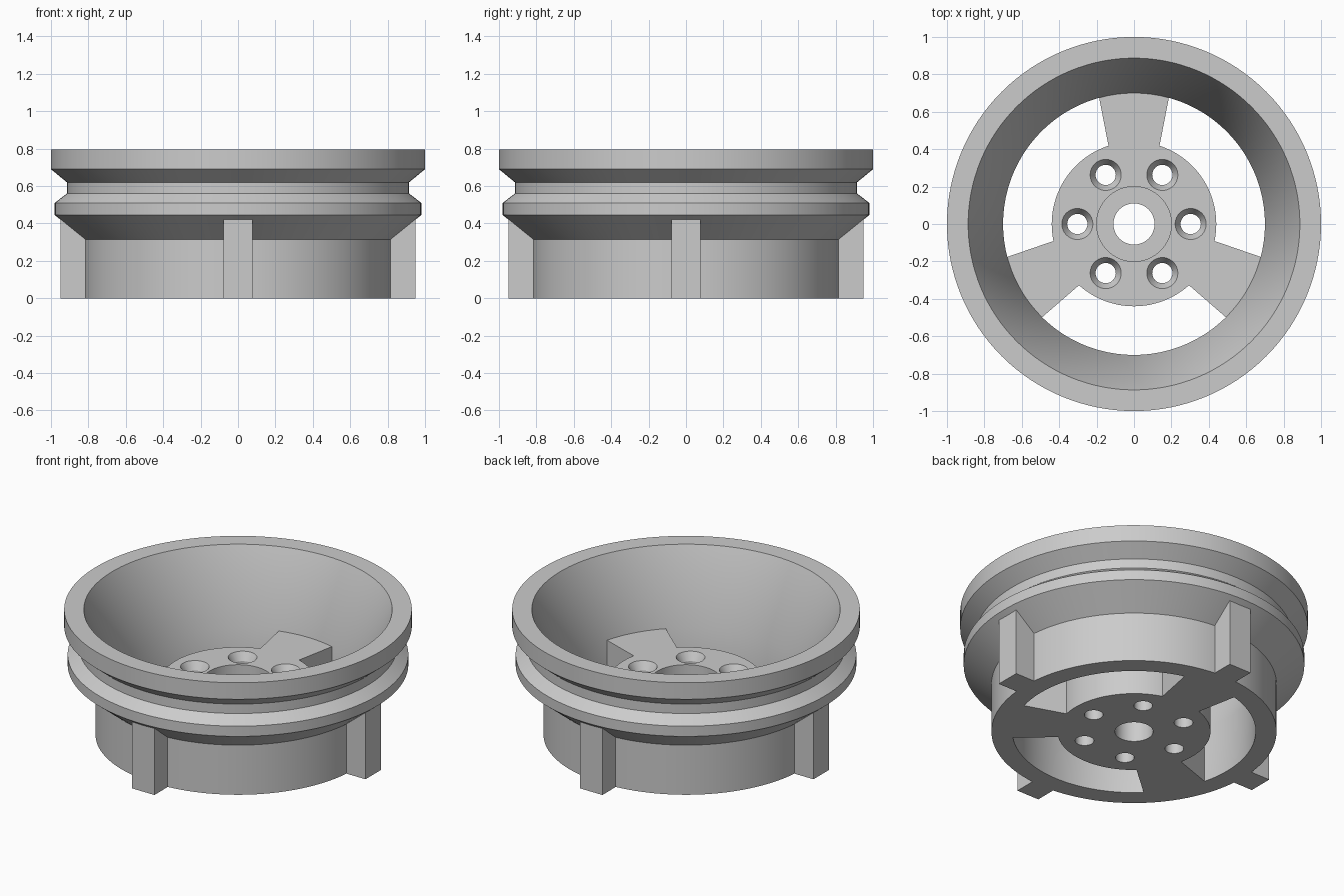
import bpy, bmesh, math
from mathutils import Matrix

if "Cube" in bpy.data.objects:
    bpy.data.objects.remove(bpy.data.objects["Cube"], do_unlink=True)

# Single grey finish
grey = bpy.data.materials.new("plain_grey")
grey.use_nodes = True
GREY = (0.6, 0.6, 0.6, 1)
grey.diffuse_color = GREY
grey.node_tree.nodes["Principled BSDF"].inputs["Base Color"].default_value = GREY

HUB_TOP = 0.35


def finish(name, bm):
    """Turn a bmesh into a named, coloured object."""
    bmesh.ops.recalc_face_normals(bm, faces=bm.faces[:])
    mesh = bpy.data.meshes.new(name)
    bm.to_mesh(mesh)
    bm.free()
    mesh.materials.append(grey)
    obj = bpy.data.objects.new(name, mesh)
    bpy.context.collection.objects.link(obj)
    return obj


def activate(obj):
    bpy.ops.object.select_all(action="DESELECT")
    obj.select_set(True)
    bpy.context.view_layer.objects.active = obj


def smooth(obj):
    activate(obj)
    bpy.ops.object.shade_smooth_by_angle(angle=math.radians(30))


def lathe(name, profile, steps):
    """Revolve a closed (radius, height) profile around z."""
    bm = bmesh.new()
    verts = [bm.verts.new((r, 0, z)) for r, z in profile]
    edges = [bm.edges.new((verts[i - 1], v)) for i, v in enumerate(verts)]
    bmesh.ops.spin(bm, geom=verts + edges, cent=(0, 0, 0), axis=(0, 0, 1),
                   angle=math.tau, steps=steps, use_merge=False)
    bmesh.ops.remove_doubles(bm, verts=bm.verts[:], dist=1e-5)
    # Drop collapsed edges left where the profile runs along the axis
    loose = [e for e in bm.edges if not e.link_faces]
    bmesh.ops.delete(bm, geom=loose, context="EDGES")
    return finish(name, bm)


def prism(name, outline, height, angle):
    """Extrude an outline up from the ground, then turn it around z."""
    bm = bmesh.new()
    face = bm.faces.new([bm.verts.new((x, y, 0)) for x, y in outline])
    top = bmesh.ops.extrude_face_region(bm, geom=[face])["geom"]
    bmesh.ops.translate(bm, vec=(0, 0, height),
                        verts=[v for v in top if isinstance(v, bmesh.types.BMVert)])
    bmesh.ops.rotate(bm, verts=bm.verts[:], matrix=Matrix.Rotation(angle, 3, "Z"))
    return finish(name, bm)


# Rim: grooved outside, flared bowl inside
rim = lathe("rim", [
    (0.70, 0), (0.82, 0), (0.82, 0.315), (0.98, 0.445), (0.98, 0.51),
    (0.915, 0.56), (0.915, 0.62), (1.0, 0.69), (1.0, 0.795),
    (0.887, 0.795), (0.70, HUB_TOP)], 128)
smooth(rim)

# Hub with a centre bore and a round recess
hub = lathe("hub", [
    (0.11, 0), (0.44, 0), (0.44, HUB_TOP), (0.20, HUB_TOP),
    (0.20, HUB_TOP - 0.1), (0.11, HUB_TOP - 0.1)], 96)

# Six countersunk bolt holes
for i in range(6):
    a = i * math.tau / 6
    cutter = lathe("bolt_hole_cutter", [
        (0, -0.1), (0.054, -0.1), (0.054, HUB_TOP - 0.05),
        (0.083, HUB_TOP), (0.083, HUB_TOP + 0.1), (0, HUB_TOP + 0.1)], 40)
    cutter.location = (0.303 * math.cos(a), 0.303 * math.sin(a), 0)
    cutter.hide_render = True
    cut = hub.modifiers.new("bolt_hole", "BOOLEAN")
    cut.operation = "DIFFERENCE"
    cut.solver = "EXACT"
    cut.object = cutter
    activate(hub)
    bpy.ops.object.modifier_apply(modifier=cut.name)
    bpy.data.objects.remove(cutter, do_unlink=True)
smooth(hub)

# Three spokes that widen towards the rim
for i in range(3):
    prism(f"spoke_{i + 1}", [(-0.133, 0.40), (0.133, 0.40), (0.195, 0.72), (-0.195, 0.72)],
          HUB_TOP, i * math.tau / 3)

# Four square lugs around the outside
for i in range(4):
    prism(f"lug_{i + 1}", [(0.79, -0.078), (0.95, -0.078), (0.95, 0.078), (0.79, 0.078)],
          0.422, i * math.tau / 4)
